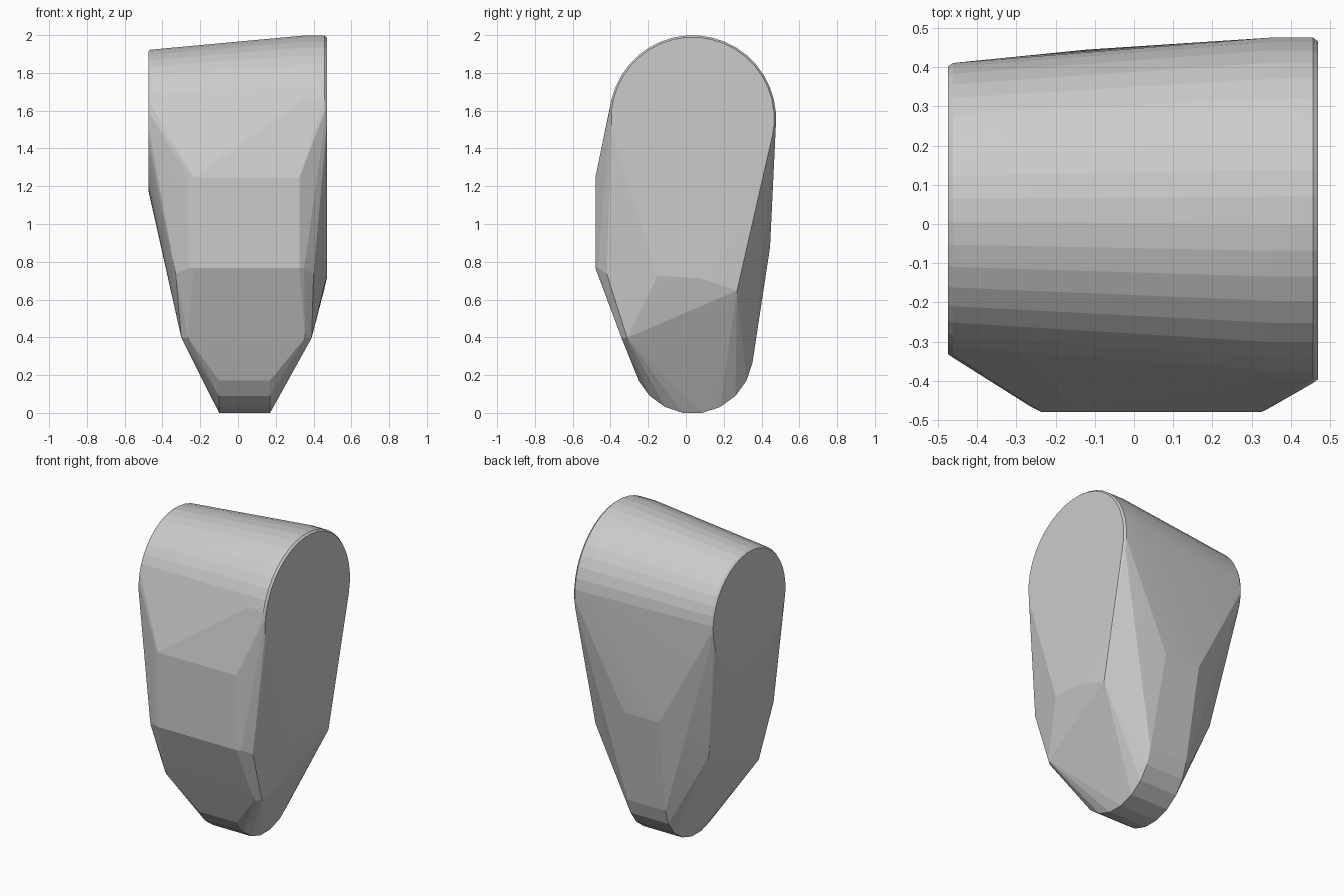
import bpy, bmesh
from math import cos, sin, tau

if "Cube" in bpy.data.objects:
    bpy.data.objects.remove(bpy.data.objects["Cube"])

bm = bmesh.new()


def disc(x, y, z, r, n):
    """Ring of points facing along x."""
    for i in range(n):
        a = tau * (i + 0.5) / n
        bm.verts.new((x, y + r * cos(a), z + r * sin(a)))


def row(x0, x1, y, z):
    """Two points at the same depth and height."""
    for x in (x0, x1):
        bm.verts.new((x, y, z))


# tapered round head with small end bevels
for x, z, r in [(-0.475, 1.55, 0.368), (-0.462, 1.55, 0.377),
                (0.35, 1.56, 0.442), (0.457, 1.56, 0.442), (0.47, 1.56, 0.432)]:
    disc(x, 0.035, z, r, 40)

# narrow round foot
for x in (-0.10, 0.17):
    disc(x, 0.035, 0.32, 0.321, 20)

# front plate with softened side edges
for z in (0.77, 1.25):
    row(-0.235, 0.325, -0.48, z)
    row(-0.262, 0.35, -0.467, z)

# lower front corners
row(-0.265, 0.355, -0.342, 0.40)
row(-0.30, 0.39, -0.312, 0.40)
row(-0.33, 0.40, -0.42, 0.74)

# side corners above the foot
row(-0.37, 0.47, -0.15, 0.73)
row(-0.37, 0.47, 0.08, 0.715)
row(-0.35, 0.455, 0.27, 0.65)

# back ridge
row(-0.12, 0.13, 0.445, 0.88)

# skin everything with one convex surface
res = bmesh.ops.convex_hull(bm, input=bm.verts)
loose = [v for v in bm.verts if not v.link_faces]
bmesh.ops.delete(bm, geom=loose, context='VERTS')
bmesh.ops.dissolve_limit(bm, angle_limit=0.01, verts=bm.verts, edges=bm.edges)
bmesh.ops.recalc_face_normals(bm, faces=bm.faces)

# stand exactly on the ground
low = min(v.co.z for v in bm.verts)
bmesh.ops.translate(bm, vec=(0, 0, -low), verts=bm.verts)

mesh = bpy.data.meshes.new("tapered_block")
bm.to_mesh(mesh)
bm.free()
block = bpy.data.objects.new("tapered_block", mesh)
bpy.context.collection.objects.link(block)
bpy.context.view_layer.objects.active = block
block.select_set(True)
bpy.ops.object.shade_smooth_by_angle(angle=0.1)
